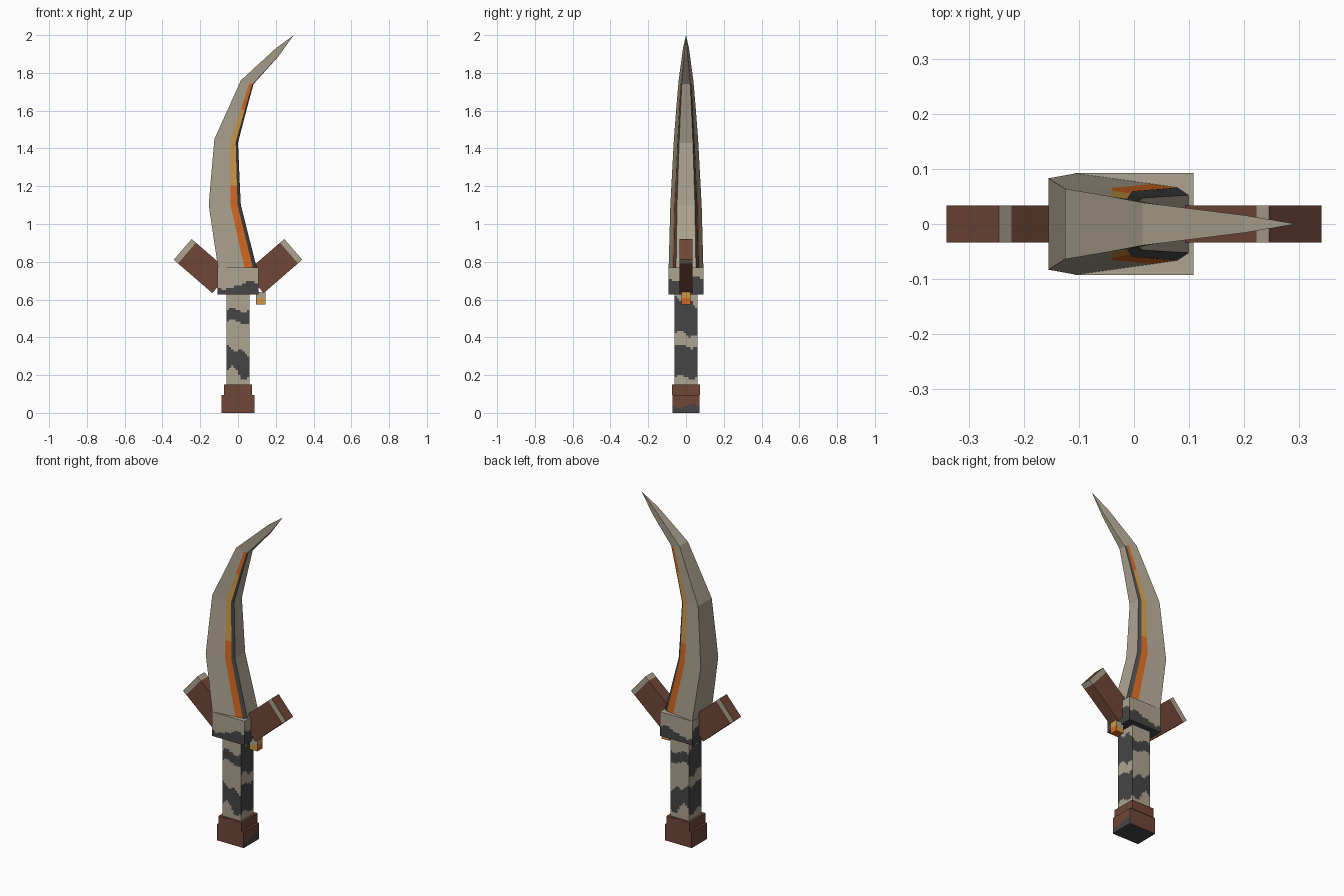
import bpy, bmesh, math
from mathutils import Vector, Matrix

cube = bpy.data.objects.get("Cube")
if cube:
    bpy.data.objects.remove(cube, do_unlink=True)


def material(name, color):
    m = bpy.data.materials.new(name)
    m.use_nodes = True
    m.diffuse_color = (*color, 1)
    bsdf = next(n for n in m.node_tree.nodes if n.type == 'BSDF_PRINCIPLED')
    bsdf.inputs["Base Color"].default_value = (*color, 1)
    bsdf.inputs["Roughness"].default_value = 0.8
    return m


MATS = [material("bone", (0.42, 0.37, 0.28)),
        material("charcoal", (0.06, 0.06, 0.06)),
        material("brown_leather", (0.16, 0.062, 0.037)),
        material("orange_glow", (0.66, 0.14, 0.016)),
        material("amber_glow", (0.62, 0.31, 0.06))]
BONE, CHARCOAL, BROWN, ORANGE, AMBER = range(5)


def finish(name, bm, rule, matrix=None):
    bmesh.ops.recalc_face_normals(bm, faces=bm.faces)
    for f in bm.faces:
        f.material_index = rule(f.calc_center_median(), f.normal)
    if matrix:
        bm.transform(matrix)
    mesh = bpy.data.meshes.new(name)
    bm.to_mesh(mesh)
    bm.free()
    for m in MATS:
        mesh.materials.append(m)
    obj = bpy.data.objects.new(name, mesh)
    bpy.context.collection.objects.link(obj)
    return obj


def box(name, center, size, rule, cells=(1, 1, 1), matrix=None):
    """Box whose faces are cut into cells, coloured by a rule."""
    bm = bmesh.new()
    bmesh.ops.create_cube(bm, size=1)
    bm.transform(Matrix.Translation(center) @ Matrix.Diagonal((*size, 1)))
    for axis, n in enumerate(cells):
        normal = Vector([float(i == axis) for i in range(3)])
        for k in range(1, n):
            p = Vector(center) + normal * size[axis] * (k / n - 0.5)
            bmesh.ops.bisect_plane(bm, geom=bm.verts[:] + bm.edges[:] + bm.faces[:],
                                   plane_co=p, plane_no=normal)
    return finish(name, bm, rule, matrix)


# Curved blade: spine point, edge point, half thickness of the spine
rings = [((-0.105, 0.765), (0.10, 0.765), 0.092),
         ((-0.155, 1.10), (0.015, 1.10), 0.083),
         ((-0.146, 1.21), (0.010, 1.20), 0.077),
         ((-0.125, 1.45), (0.0, 1.43), 0.064),
         ((-0.048, 1.62), (0.044, 1.60), 0.051),
         ((0.015, 1.76), (0.082, 1.74), 0.039),
         ((0.20, 1.93), (0.212, 1.885), 0.016)]
# Fraction across the blade and relative thickness there
section = [(0, 1), (0.68, 0.79), (0.9, 0.72), (1, 0.57)]
outline = section + [(f, -t) for f, t in reversed(section)]

bm = bmesh.new()
loops = []
for spine, edge, half in rings:
    a = Vector((spine[0], 0, spine[1]))
    b = Vector((edge[0], 0, edge[1]))
    loops.append([bm.verts.new(a.lerp(b, f) + Vector((0, half * t, 0))) for f, t in outline])
tip = bm.verts.new((0.295, 0, 2.0))
count = len(outline)
inlay, bevel = [], []
for r, (low, high) in enumerate(zip(loops, loops[1:])):
    for i in range(count):
        j = (i + 1) % count
        face = bm.faces.new((low[i], low[j], high[j], high[i]))
        if r < 5 and i in (1, 5):
            inlay.append(face)
        elif r < 5 and i in (2, 4):
            bevel.append(face)
for i in range(count):
    bm.faces.new((loops[-1][i], loops[-1][(i + 1) % count], tip))
bm.faces.new(loops[0])
inlay_centers = [f.calc_center_median() for f in inlay]
bevel_centers = [f.calc_center_median() for f in bevel]


def blade_rule(c, n):
    if any((c - p).length < 1e-5 for p in inlay_centers):
        return AMBER if 1.2 < c.z < 1.61 else ORANGE
    if any((c - p).length < 1e-5 for p in bevel_centers):
        return CHARCOAL
    return BONE


finish("blade", bm, blade_rule)


# Guard block with a ragged dark lower half
def guard_rule(c, n):
    if abs(n.z) > 0.5:
        return BONE if n.z > 0 else CHARCOAL
    if abs(n.y) > 0.5:
        top = 0.675 + 0.02 * math.sin(c.x * 22)
    else:
        top = 0.71 + 0.012 * math.sin(c.y * 40)
    return CHARCOAL if c.z < top else BONE


box("guard", (0, 0, 0.698), (0.216, 0.186, 0.144), guard_rule, (10, 10, 12))


# Wrapped grip with camouflage bands
def grip_rule(c, n):
    if abs(n.z) > 0.5:
        return BONE
    if abs(n.y) > 0.5:
        u = c.x / 0.06
        upper = abs(c.z - 0.513 + 0.012 * math.sin(3 * u)) < 0.032
        lower = abs(c.z - 0.27 + 0.025 * math.sin(2 * u)) < 0.06 + 0.018 * math.sin(4 * u)
    else:
        u = c.y / 0.06
        upper = abs(c.z - 0.505 + 0.018 * u) < 0.085 + 0.012 * math.sin(5 * u)
        lower = abs(c.z - 0.27 + 0.01 * math.sin(3 * u)) < 0.082
    return CHARCOAL if upper or lower else BONE


box("grip", (0, 0, 0.385), (0.122, 0.122, 0.49), grip_rule, (10, 10, 40))

# Pommel in two steps
box("pommel_collar", (0, 0, 0.122), (0.15, 0.15, 0.056), lambda c, n: BROWN)


def pommel_rule(c, n):
    edge = 0.035 + 0.012 * math.sin(c.y * 45)
    dark_side = n.x > 0.5 and c.z < edge
    return CHARCOAL if n.z < -0.5 or dark_side else BROWN


box("pommel", (0, 0, 0.048), (0.176, 0.144, 0.096), pommel_rule, (1, 8, 8))


# Slanted guard arms with a pale stripe near the outer end
def arm_rule(c, n):
    return BONE if abs(n.x) < 0.5 and c.x > 0.24 else BROWN


for name, side in (("left_arm", 1), ("right_arm", -1)):
    place = (Matrix.Diagonal((side, 1, 1, 1)) @ Matrix.Translation((0.0885, 0, 0.689))
             @ Matrix.Rotation(math.radians(-40.9), 4, 'Y'))
    arm = box(name, (0.135, 0, 0), (0.27, 0.068, 0.145), arm_rule, (9, 1, 1), place)
    if side < 0:
        arm.data.flip_normals()


# Small glowing stud under the guard
def stud_rule(c, n):
    if n.z < -0.5:
        return ORANGE
    if abs(n.y) > 0.5:
        return BONE if c.z > 0.6 else AMBER
    return AMBER if c.z > 0.6 else ORANGE


box("stud", (0.12, 0, 0.607), (0.05, 0.05, 0.066), stud_rule, (1, 1, 2))
